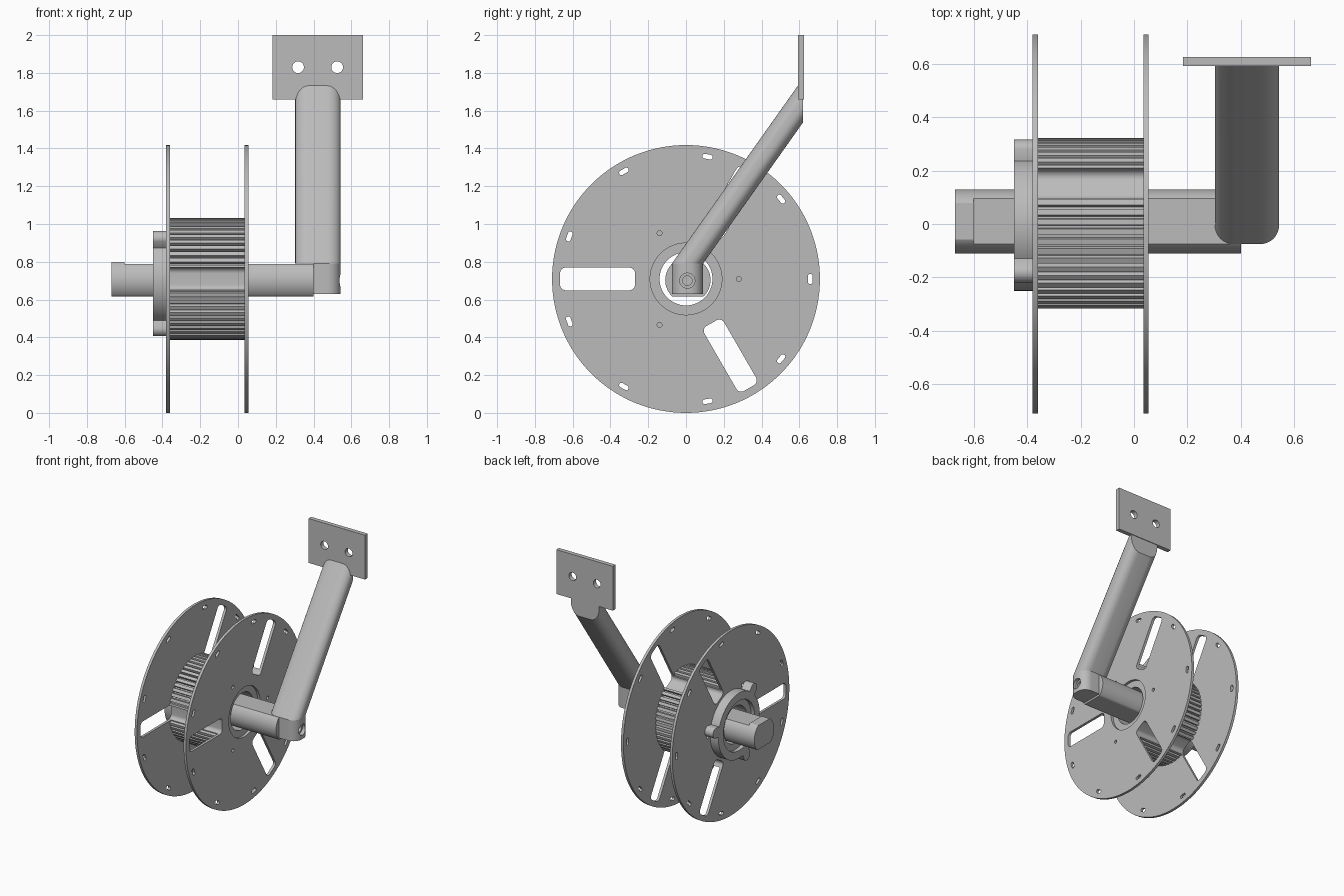
import bpy, bmesh, math
from mathutils import Vector

if "Cube" in bpy.data.objects:
    bpy.data.objects.remove(bpy.data.objects["Cube"], do_unlink=True)

grey = bpy.data.materials.new("light_grey")
grey.use_nodes = True
GREY = (0.5, 0.5, 0.5, 1)
grey.diffuse_color = GREY
grey.node_tree.nodes["Principled BSDF"].inputs["Base Color"].default_value = GREY

AXIS_Z = 0.709          # height of the reel axle
R = 0.709               # flange radius
TAU = math.tau


# ---- helpers ----
def add_prism(bm, pts, vec):
    """Closed solid from a planar outline swept along vec."""
    base = bm.faces.new([bm.verts.new(p) for p in pts])
    top = bmesh.ops.extrude_face_region(bm, geom=[base], use_keep_orig=True)["geom"]
    bmesh.ops.translate(bm, vec=vec, verts=[g for g in top if isinstance(g, bmesh.types.BMVert)])


def finish(name, bm):
    bmesh.ops.recalc_face_normals(bm, faces=bm.faces)
    mesh = bpy.data.meshes.new(name)
    bm.to_mesh(mesh)
    bm.free()
    obj = bpy.data.objects.new(name, mesh)
    bpy.context.collection.objects.link(obj)
    mesh.materials.append(grey)
    return obj


def along_x(name, outlines, x0, x1):
    """One or more (y, z) outlines extruded between two x positions."""
    bm = bmesh.new()
    for pts in outlines:
        add_prism(bm, [(x0, y, z) for y, z in pts], (x1 - x0, 0, 0))
    return finish(name, bm)


def activate(obj):
    bpy.ops.object.select_all(action="DESELECT")
    obj.select_set(True)
    bpy.context.view_layer.objects.active = obj


def cut(obj, cutter):
    cutter.hide_render = True
    activate(obj)
    mod = obj.modifiers.new("cut", "BOOLEAN")
    mod.operation, mod.solver, mod.object = "DIFFERENCE", "EXACT", cutter
    bpy.ops.object.modifier_apply(modifier=mod.name)
    bpy.data.objects.remove(cutter, do_unlink=True)


def smooth(obj, angle=30):
    activate(obj)
    bpy.ops.object.shade_smooth_by_angle(angle=math.radians(angle))


def circle(r, n=64, cy=0.0, cz=AXIS_Z):
    return [(cy + r * math.cos(TAU * i / n), cz + r * math.sin(TAU * i / n)) for i in range(n)]


def rounded_rect(a0, a1, b0, b1, r, steps=8):
    pts = []
    corners = [(a1 - r, b1 - r), (a0 + r, b1 - r), (a0 + r, b0 + r), (a1 - r, b0 + r)]
    for k, (a, b) in enumerate(corners):
        for i in range(steps + 1):
            t = math.pi / 2 * (k + i / steps)
            pts.append((a + r * math.cos(t), b + r * math.sin(t)))
    return pts


def around(pts, angle):
    """Rotate an outline about the axle."""
    c, s = math.cos(angle), math.sin(angle)
    return [(a * c - b * s, AXIS_Z + a * s + b * c) for a, b in pts]


# ---- cut-out outlines of the reel ----
window = rounded_rect(0.27, 0.667, -0.06, 0.06, 0.03)
rim_slot = rounded_rect(0.645, 0.67, -0.027, 0.027, 0.012)
windows = [around(window, TAU * k / 3 + math.pi) for k in range(3)]
rim_slots = [around(rim_slot, TAU * k / 9) for k in range(9)]
screw_holes = [around(circle(0.013, 16, 0.28, 0), TAU * k / 3) for k in range(3)]

# ---- flanges ----
for name, x0, x1 in (("right_flange", -0.38, -0.36), ("left_flange", 0.035, 0.055)):
    flange = along_x(name, [circle(R, 128)], x0, x1)
    holes = windows + rim_slots + screw_holes + [circle(0.19)]
    cut(flange, along_x("flange_cutter", holes, x0 - 0.1, x1 + 0.1))
    smooth(flange)

# ---- ribbed hub ----
TEETH = 54
outline = []
for i in range(TEETH):
    for part, r in ((0.0, 0.322), (0.3, 0.322), (0.6, 0.322), (0.68, 0.302), (0.92, 0.302)):
        t = TAU * (i + part) / TEETH
        outline.append((r * math.cos(t), AXIS_Z + r * math.sin(t)))
hub = along_x("ribbed_hub", [outline], -0.36, 0.035)
cut(hub, along_x("hub_cutter", windows + [circle(0.14)], -0.5, 0.2))
smooth(hub)

# ---- collar with three lugs ----
LUG_DIST, LUG_R = 0.28, 0.04
outline = []
for i in range(288):
    t = TAU * i / 288
    phi = (t - math.radians(10) + math.pi / 3) % (TAU / 3) - math.pi / 3
    inside = LUG_R ** 2 - (LUG_DIST * math.sin(phi)) ** 2
    r = 0.25
    if inside > 0:
        r = max(r, LUG_DIST * math.cos(phi) + math.sqrt(inside))
    outline.append((r * math.cos(t), AXIS_Z + r * math.sin(t)))
collar = along_x("lug_collar", [outline], -0.45, -0.38)
cut(collar, along_x("collar_cutter", [circle(0.19)], -0.6, -0.2))
smooth(collar)

# ---- bearing ring inside the collar ----
bearing = along_x("bearing_ring", [circle(0.19)], -0.42, -0.36)
cut(bearing, along_x("bearing_cutter", [circle(0.14)], -0.6, -0.2))
smooth(bearing)


# ---- axle with flats, and its raised end lip ----
def flatted(top):
    return [(y, min(max(z, 0.615), top)) for y, z in circle(0.12, 72, 0.01, 0.703)]


for name, top, x0, x1 in (("axle", 0.787, -0.60, 0.40), ("axle_end_lip", 0.80, -0.67, -0.60)):
    smooth(along_x(name, [flatted(top)], x0, x1))

# ---- slanted arm, trimmed flush with the back of the plate ----
footprint = rounded_rect(0.303, 0.543, -0.075, 0.09, 0.07)
SLOPE = 0.708
FOOT_Z = 0.79
BACK_Y = 0.625


def trim(bm, co, no):
    """Remove everything on the normal side of a plane and cap the cut."""
    res = bmesh.ops.bisect_plane(bm, geom=bm.verts[:] + bm.edges[:] + bm.faces[:],
                                 plane_co=co, plane_no=no, clear_outer=True)
    edges = [e for e in res["geom_cut"] if isinstance(e, bmesh.types.BMEdge)]
    bmesh.ops.holes_fill(bm, edges=edges)


bm = bmesh.new()
add_prism(bm, [(x, y, FOOT_Z) for x, y in footprint], Vector((0, SLOPE, 1)) * 1.3)
trim(bm, (0, BACK_Y - 0.005, 0), (0, 1, 0))
smooth(finish("slanted_arm", bm))

# ---- arm foot with a counterbored screw hole ----
bm = bmesh.new()
add_prism(bm, [(x, y, 0.63) for x, y in footprint], (0, 0, FOOT_Z - 0.63))
trim(bm, (0.40, 0, 0), (-1, 0, 0))
foot = finish("arm_foot", bm)
cut(foot, along_x("counterbore_cutter", [circle(0.04, 32, 0.007, 0.70)], 0.515, 0.6))
cut(foot, along_x("bore_cutter", [circle(0.025, 32, 0.007, 0.70)], 0.43, 0.6))
smooth(foot)

# ---- mounting plate ----
bm = bmesh.new()
corners = [(0.183, 1.66), (0.663, 1.66), (0.663, 2.0), (0.183, 2.0)]
add_prism(bm, [(x, BACK_Y - 0.033, z) for x, z in corners], (0, 0.033, 0))
plate = finish("mounting_plate", bm)
bm = bmesh.new()
for cx in (0.318, 0.525):
    add_prism(bm, [(x, 0.5, z) for x, z in circle(0.031, 32, cx, 1.83)], (0, 0.3, 0))
cut(plate, finish("plate_cutter", bm))
smooth(plate)
